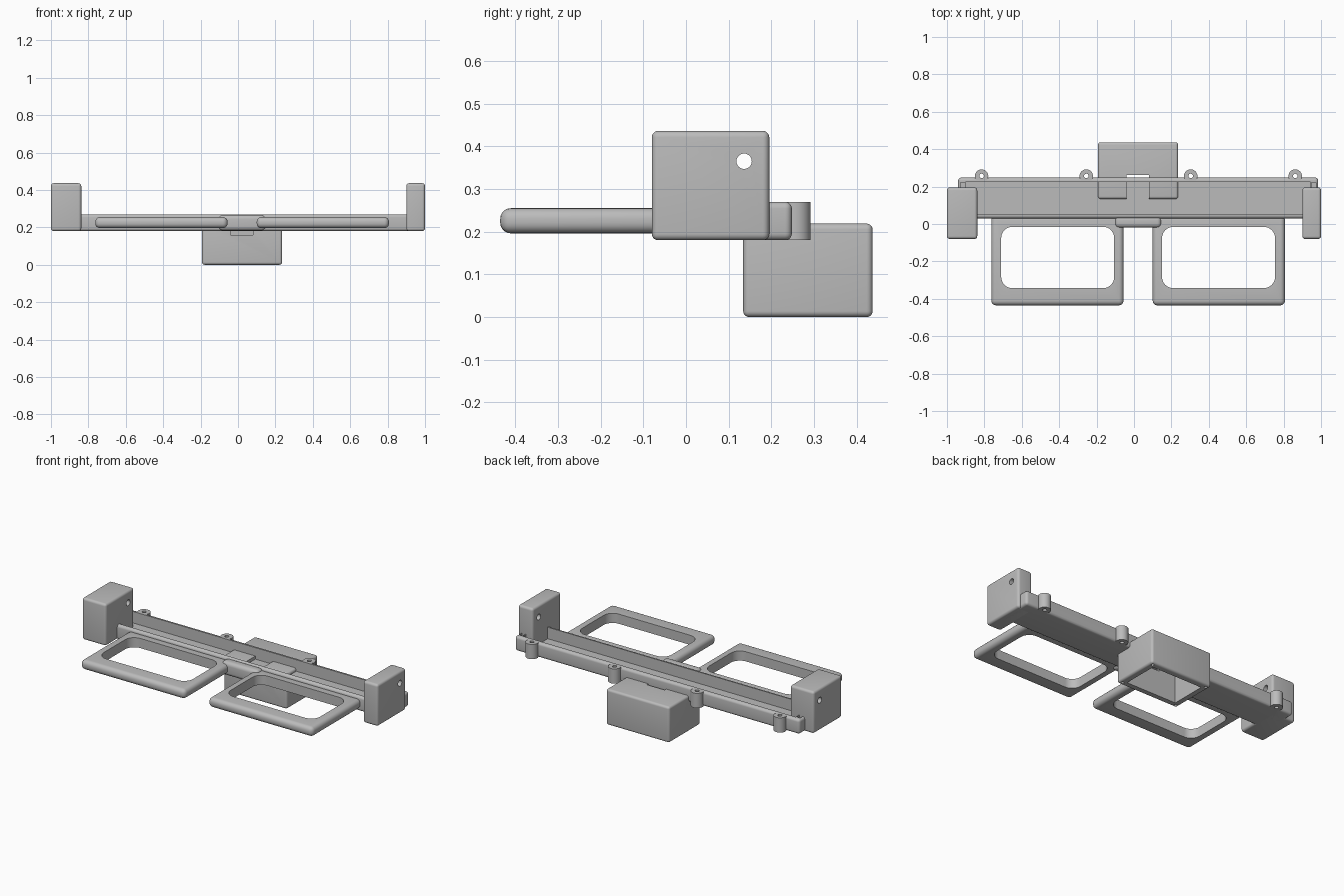
import bpy, bmesh, math
from mathutils import Matrix, Vector

if "Cube" in bpy.data.objects:
    bpy.data.objects.remove(bpy.data.objects["Cube"], do_unlink=True)

grey = bpy.data.materials.new("plain_grey")
grey.use_nodes = True
COLOUR = (0.5, 0.5, 0.5, 1)
grey.diffuse_color = COLOUR
grey.node_tree.nodes["Principled BSDF"].inputs["Base Color"].default_value = COLOUR


def finish(bm, name):
    mesh = bpy.data.meshes.new(name)
    bm.to_mesh(mesh)
    bm.free()
    mesh.materials.append(grey)
    obj = bpy.data.objects.new(name, mesh)
    bpy.context.collection.objects.link(obj)
    return obj


def box(name, x, y, z, bevel=0.0, upright_only=False, segments=5):
    """Box between three (low, high) ranges, with rounded edges."""
    bm = bmesh.new()
    bmesh.ops.create_cube(bm, size=1)
    for v in bm.verts:
        v.co = Vector([r[0] if c < 0 else r[1] for c, r in zip(v.co, (x, y, z))])
    if bevel:
        edges = [e for e in bm.edges if not upright_only
                 or abs(e.verts[0].co.z - e.verts[1].co.z) > 0.001]
        bmesh.ops.bevel(bm, geom=edges, offset=bevel, segments=segments,
                        profile=0.5, affect='EDGES', clamp_overlap=True)
    return finish(bm, name)


def cylinder(name, centre, radius, length, axis='Z', sides=32):
    bm = bmesh.new()
    turn = Matrix.Rotation(math.pi / 2, 4, 'Y') if axis == 'X' else Matrix()
    bmesh.ops.create_cone(bm, cap_ends=True, segments=sides, radius1=radius,
                          radius2=radius, depth=length,
                          matrix=Matrix.Translation(centre) @ turn)
    return finish(bm, name)


def combine(target, tool, operation='DIFFERENCE'):
    """Apply a boolean and discard the tool."""
    tool.hide_render = True
    mod = target.modifiers.new("combine", 'BOOLEAN')
    mod.operation = operation
    mod.solver = 'EXACT'
    mod.object = tool
    bpy.context.view_layer.objects.active = target
    bpy.ops.object.modifier_apply(modifier=mod.name)
    bpy.data.objects.remove(tool, do_unlink=True)


MIDDLE = 0.022
parts = []

# Long channel rail with four screw lugs along its back
rail = box("channel_rail", (-0.94, 0.985), (0.03, 0.248), (0.18, 0.27), 0.016)
LUGS = (-0.815, -0.255, 0.303, 0.862)
for x in LUGS:
    combine(rail, cylinder("lug", (x, 0.256, 0.225), 0.036, 0.09), 'UNION')
for x in LUGS:
    combine(rail, cylinder("lug_hole", (x, 0.257, 0.225), 0.012, 0.2))
combine(rail, box("channel", (-0.9, 0.945), (0.05, 0.225), (0.2, 0.35)))
for x in (-0.915, 0.96):
    combine(rail, box("end_slot", (x - 0.012, x + 0.012), (0.17, 0.222), (0.22, 0.35)))
parts.append(rail)

# End blocks with a cross hole
for name, x in (("right_end_block", (-1, -0.838)), ("left_end_block", (0.9, 1))):
    block = box(name, x, (-0.08, 0.195), (0.18, 0.436), 0.015)
    combine(block, cylinder("pin_hole", (sum(x) / 2, 0.136, 0.365), 0.018, 0.4, 'X'))
    parts.append(block)

# Two rounded loop frames in front of the rail
for name, side in (("right_loop_frame", -1), ("left_loop_frame", 1)):
    outer = sorted((MIDDLE + side * 0.078, MIDDLE + side * 0.785))
    inner = sorted((MIDDLE + side * 0.128, MIDDLE + side * 0.732))
    frame = box(name, outer, (-0.435, 0.045), (0.196, 0.255), 0.025)
    combine(frame, box("opening", inner, (-0.343, -0.015), (0.1, 0.4), 0.06, True, 8))
    parts.append(frame)

# Rounded bridge joining the frames
parts.append(box("bridge", (-0.102, 0.146), (-0.02, 0.042), (0.183, 0.267), 0.022))

# Hollow housing, open underneath, with screw holes in its rim
housing = box("housing", (-0.192, 0.236), (0.134, 0.437), (0, 0.219), 0.014)
combine(housing, box("hollow", (-0.152, 0.196), (0.174, 0.397), (-0.1, 0.18)))
for x in (-0.17, 0.214):
    for y in (0.156, 0.415):
        combine(housing, cylinder("rim_hole", (x, y, 0), 0.009, 0.1, sides=16))
combine(housing, box("cable_slot", (-0.04, 0.08), (0.1, 0.262), (0.16, 0.3)))
parts.append(housing)

# Smooth rounded edges, keep flat faces crisp
bpy.ops.object.select_all(action='DESELECT')
for part in parts:
    part.select_set(True)
bpy.context.view_layer.objects.active = parts[0]
bpy.ops.object.shade_smooth_by_angle(angle=math.radians(30))
